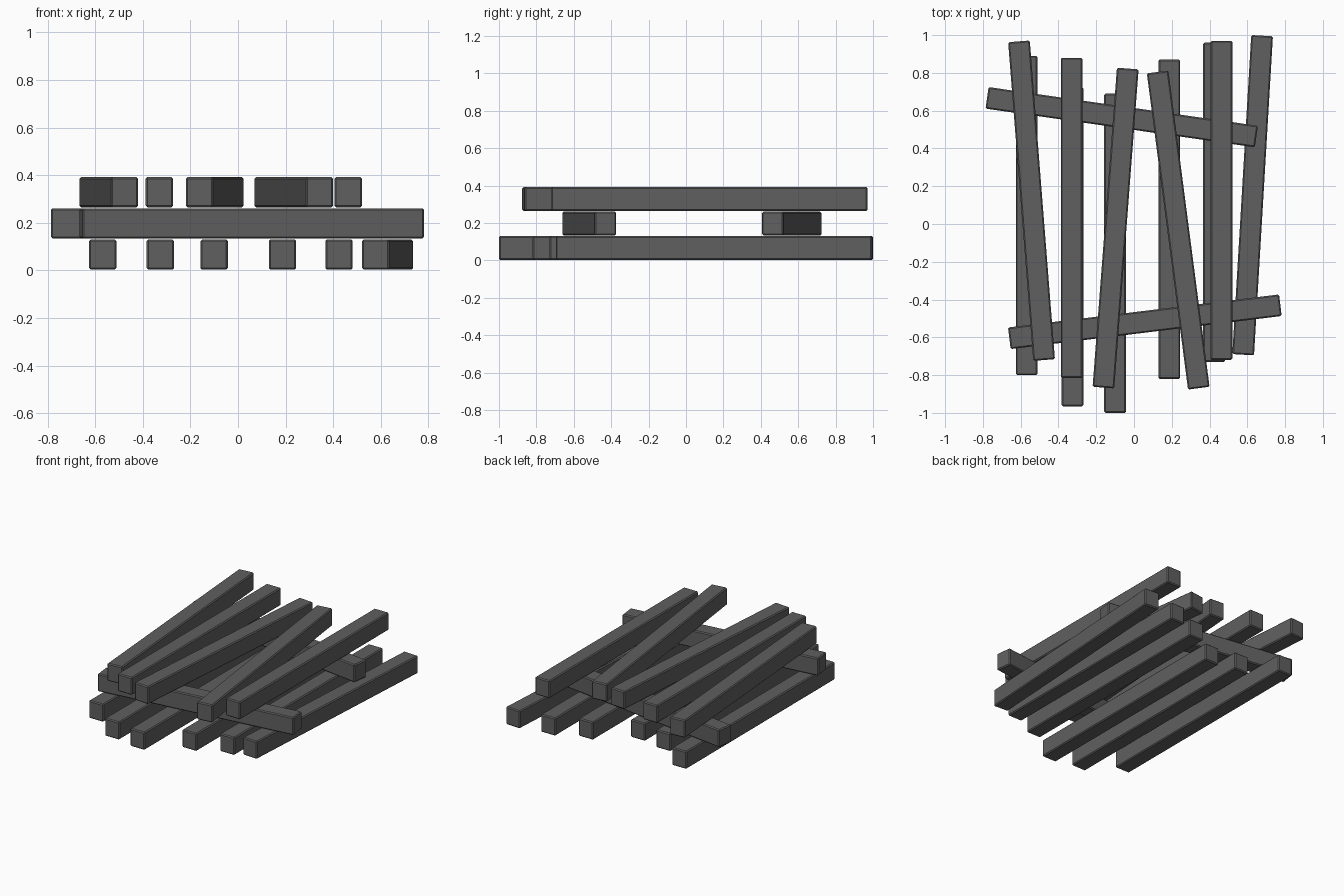
import bpy
import bmesh
from math import atan2
from mathutils import Vector

cube = bpy.data.objects.get("Cube")
if cube:
    bpy.data.objects.remove(cube)

WIDTH, HEIGHT, CHAMFER = 0.115, 0.127, 0.007

grey = bpy.data.materials.new("dark_grey")
grey.use_nodes = True
colour = (0.115, 0.115, 0.115, 1)
grey.diffuse_color = colour
grey.node_tree.nodes["Principled BSDF"].inputs["Base Color"].default_value = colour


def beam(name, start, end, bottom):
    """Chamfered square beam lying between two points in plan."""
    a, b = Vector(start), Vector(end)
    run = b - a
    bm = bmesh.new()
    bmesh.ops.create_cube(bm, size=1)
    bmesh.ops.scale(bm, vec=(run.length, WIDTH, HEIGHT), verts=bm.verts)
    bmesh.ops.bevel(bm, geom=bm.edges[:], offset=CHAMFER, segments=1, affect='EDGES')
    mesh = bpy.data.meshes.new(name)
    bm.to_mesh(mesh)
    bm.free()
    mesh.materials.append(grey)
    obj = bpy.data.objects.new(name, mesh)
    mid = (a + b) / 2
    obj.location = (mid.x, mid.y, bottom + HEIGHT / 2)
    obj.rotation_euler.z = atan2(run.y, run.x)
    bpy.context.collection.objects.link(obj)


# Each layer: name, underside height, beam end points
layers = [
    ("bottom_beam", 0.003, [
        ((-0.568, -0.80), (-0.568, 0.89)),
        ((-0.326, -0.965), (-0.326, 0.725)),
        ((-0.10, -1.0), (-0.10, 0.69)),
        ((0.187, -0.82), (0.187, 0.87)),
        ((0.424, -0.73), (0.424, 0.96)),
        ((0.578, -0.692), (0.678, 0.997)),
    ]),
    ("cross_beam", 0.134, [
        ((-0.66, -0.605), (0.775, -0.43)),
        ((-0.778, 0.668), (0.648, 0.463)),
    ]),
    ("top_beam", 0.265, [
        ((-0.476, -0.72), (-0.609, 0.967)),
        ((-0.33, -0.815), (-0.33, 0.88)),
        ((-0.162, -0.866), (-0.033, 0.823)),
        ((0.343, -0.869), (0.125, 0.805)),
        ((0.463, -0.72), (0.463, 0.97)),
    ]),
]
for name, bottom, spans in layers:
    for i, (start, end) in enumerate(spans, 1):
        beam(f"{name}_{i}", start, end, bottom)
